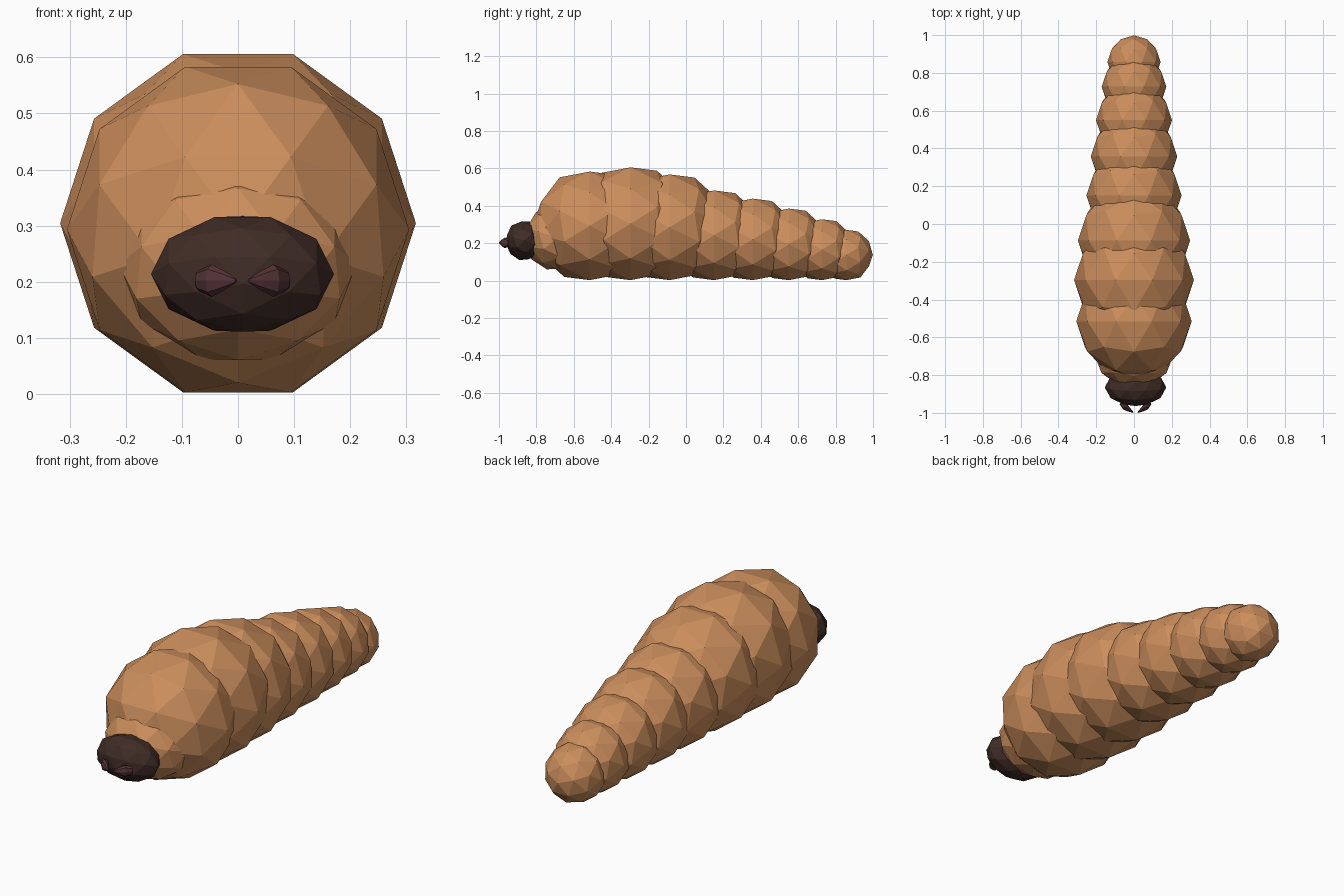
import bpy, bmesh, math
from mathutils import Matrix, Vector

if "Cube" in bpy.data.objects:
    bpy.data.objects.remove(bpy.data.objects["Cube"])


def material(name, rgb):
    m = bpy.data.materials.new(name)
    m.diffuse_color = (*rgb, 1)
    m.use_nodes = True
    m.node_tree.nodes["Principled BSDF"].inputs["Base Color"].default_value = m.diffuse_color
    return m


TAN = material("tan_skin", (0.60, 0.27, 0.108))
DARK = material("dark_brown", (0.050, 0.025, 0.019))
RED = material("reddish_brown", (0.085, 0.032, 0.036))

# Turns the icosphere pole to the front, with a flat edge on top
POLE_FRONT = Matrix(((0, 1, 0), (0, 0, -1), (-1, 0, 0))).to_4x4()


def add_object(name, bm, mat):
    bmesh.ops.recalc_face_normals(bm, faces=bm.faces)
    me = bpy.data.meshes.new(name)
    bm.to_mesh(me)
    bm.free()
    me.materials.append(mat)
    ob = bpy.data.objects.new(name, me)
    bpy.context.collection.objects.link(ob)
    return ob


def blob(name, centre, radii, mat, tilt=0):
    bm = bmesh.new()
    bmesh.ops.create_icosphere(bm, subdivisions=2, radius=1)
    m = (Matrix.Translation(centre) @ Matrix.Rotation(math.radians(tilt), 4, 'X')
         @ Matrix.Diagonal((*radii, 1)) @ POLE_FRONT)
    bm.transform(m)
    return add_object(name, bm, mat)


# Body segments, front to back: (y, radius), all resting on the ground
segments = [(-0.515, 0.305), (-0.297, 0.317), (-0.087, 0.297), (0.15, 0.252),
            (0.357, 0.229), (0.55, 0.201), (0.727, 0.171), (0.858, 0.141)]
for i, (y, r) in enumerate(segments):
    blob(f"body_segment_{i + 1}", (0, y, 0.951 * r + 0.003), (r, r, r), TAN)

# Neck and head
blob("neck", (0, -0.685, 0.23), (0.213, 0.185, 0.178), TAN, 8)
blob("head", (0.008, -0.865, 0.214), (0.163, 0.10, 0.108), DARK, 10)


# Mandibles: spindles that curve forward and inward to a point
def mandible(name, side):
    rings = [(0.078, -0.945, 0.018), (0.055, -0.968, 0.029),
             (0.032, -0.985, 0.017), (0.012, -0.998, 0.004)]
    axis = Vector((-0.066 * side, -0.053, 0)).normalized()
    across = axis.cross(Vector((0, 0, 1)))
    bm = bmesh.new()
    loops = []
    for x, y, r in rings:
        c = Vector((0.008 + side * x, y, 0.202))
        loops.append([bm.verts.new(c + r * (0.6 * math.cos(a) * across
                                            + math.sin(a) * Vector((0, 0, 1))))
                      for a in (math.tau * k / 8 for k in range(8))])
    for a, b in zip(loops, loops[1:]):
        for k in range(8):
            n = (k + 1) % 8
            bm.faces.new((a[k], a[n], b[n], b[k]))
    bm.faces.new(loops[0])
    bm.faces.new(loops[-1])
    add_object(name, bm, RED)


mandible("left_mandible", -1)
mandible("right_mandible", 1)
